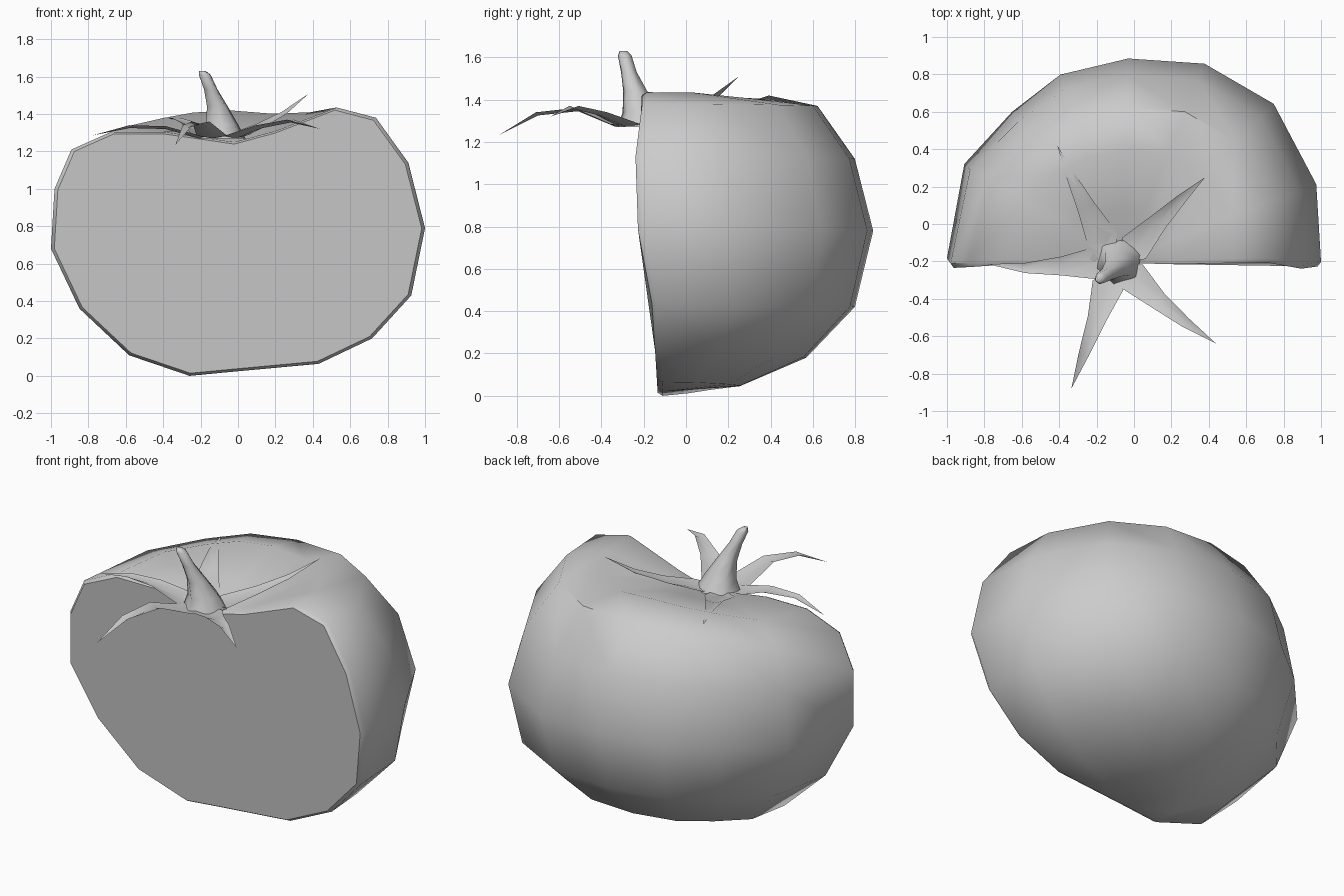
import bpy, bmesh, math
from mathutils import Vector

if "Cube" in bpy.data.objects:
    bpy.data.objects.remove(bpy.data.objects["Cube"])


def make_object(name, bm, sharp=45):
    bmesh.ops.recalc_face_normals(bm, faces=bm.faces[:])
    me = bpy.data.meshes.new(name)
    bm.to_mesh(me)
    bm.free()
    ob = bpy.data.objects.new(name, me)
    bpy.context.collection.objects.link(ob)
    bpy.ops.object.select_all(action='DESELECT')
    ob.select_set(True)
    bpy.context.view_layer.objects.active = ob
    bpy.ops.object.shade_smooth_by_angle(angle=math.radians(sharp))
    return ob


def bridge(bm, a, b, closed=False):
    n = len(a)
    for i in range(n if closed else n - 1):
        j = (i + 1) % n
        bm.faces.new((a[i], a[j], b[j], b[i]))


# Halved tomato: outline radius by angle, and (relative radius, z) profiles
AX, AY = -0.05, -0.2
OUTLINE = [(0, 1.05), (22, 1.105), (46.6, 1.16), (68, 1.14), (89, 1.085),
           (109, 1.056), (127, 1.0), (149, 1.0), (180, 0.95)]
RIGHT = [(.24, 1.31), (.55, 1.435), (.75, 1.38), (.915, 1.14), (1, .79),
         (.93, .43), (.73, .2), (.46, .065)]
BACK = [(.24, 1.315), (.54, 1.42), (.755, 1.37), (.92, 1.12), (1, .78),
        (.92, .42), (.69, .18), (.37, .045)]
LEFT = [(.37, 1.305), (.66, 1.305), (.885, 1.21), (.98, 1.0), (1, .68),
        (.84, .36), (.56, .11), (.22, .0)]
CUT = [(0, .09), (.42, .065), (.8, -.005), (1.15, -.015), (1.35, .015), (2, .015)]


def cut_shift(z):
    # the cut plane leans back toward the bottom
    for (z0, s0), (z1, s1) in zip(CUT, CUT[1:]):
        if z <= z1:
            return s0 + (s1 - s0) * (z - z0) / (z1 - z0)


def body_point(level, deg, radius):
    a = math.radians(deg)
    side = RIGHT if deg < 90 else LEFT
    w = math.sin(a) ** 2
    t, z = (BACK[level][k] * w + side[level][k] * (1 - w) for k in (0, 1))
    if level == 1:
        z -= .03 * math.exp(-((deg - 58) / 16) ** 2)
    y = t * radius * math.sin(a)
    keep = 1 - min(1, max(0, y))
    return Vector((AX + t * radius * math.cos(a), AY + y + cut_shift(z) * keep, z))


bm = bmesh.new()
top = bm.verts.new((AX + .03, AY + .015, 1.25))
bottom = bm.verts.new((AX, AY + .09, .02))
rings = [[bm.verts.new(body_point(l, d, r)) for d, r in OUTLINE] for l in range(8)]
for a, b in zip(rings, rings[1:]):
    bridge(bm, a, b)
for i in range(len(OUTLINE) - 1):
    bm.faces.new((top, rings[0][i + 1], rings[0][i]))
    bm.faces.new((bottom, rings[-1][i], rings[-1][i + 1]))
# cut face with its narrow chamfer
loop = [top] + [r[0] for r in rings] + [bottom] + [r[-1] for r in reversed(rings)]
inner = [bm.verts.new((v.co.x * .982, v.co.y - .024, .72 + (v.co.z - .72) * .98))
         for v in loop]
bridge(bm, loop, inner, True)
bm.faces.new(inner)
make_object("tomato_half", bm)

# Stem: tapering bent six-sided tube
bm = bmesh.new()
rings = []
for x, y, z, r in [(-.08, -.2, 1.27, .125), (-.085, -.21, 1.34, .092),
                   (-.11, -.24, 1.44, .058), (-.145, -.27, 1.53, .038),
                   (-.178, -.29, 1.61, .033), (-.19, -.295, 1.63, .018)]:
    rings.append([bm.verts.new((x + r * math.cos(k * math.pi / 3 + .3),
                                y + r * math.sin(k * math.pi / 3 + .3), z))
                  for k in range(6)])
for a, b in zip(rings, rings[1:]):
    bridge(bm, a, b, True)
bm.faces.new(rings[0])
bm.faces.new(rings[-1])
make_object("stem", bm, 80)


# Leaves: tapering folded strips radiating from the stem base
def leaf(name, base, mid, far, tip):
    bm = bmesh.new()
    pts = [Vector(p) for p in (base, mid, far, tip)]
    hub = bm.verts.new((-.09, -.2, 1.275))
    rows = []
    for i, width in enumerate((.17, .10, .055)):
        d = pts[i + 1] - pts[max(i - 1, 0)]
        side = Vector((-d.y, d.x, 0)).normalized() * width / 2
        rib = Vector((0, 0, -.015))
        rows.append([bm.verts.new(p) for p in
                     (pts[i] - side, pts[i] + rib, pts[i] + side)])
    for a, b in zip(rows, rows[1:]):
        bridge(bm, a, b)
    end = bm.verts.new(pts[3])
    for k in range(2):
        bm.faces.new((hub, rows[0][k + 1], rows[0][k]))
        bm.faces.new((end, rows[-1][k], rows[-1][k + 1]))
    make_object(name, bm, 60)


leaf("leaf_back_right", (.0, -.13, 1.29), (.13, .01, 1.345), (.25, .13, 1.41), (.38, .25, 1.51))
leaf("leaf_front_right", (-.01, -.28, 1.285), (.13, -.41, 1.34), (.28, -.53, 1.37), (.44, -.64, 1.32))
leaf("leaf_front", (-.14, -.33, 1.285), (-.2, -.51, 1.36), (-.27, -.7, 1.34), (-.335, -.88, 1.235))
leaf("leaf_left", (-.21, -.21, 1.285), (-.39, -.225, 1.335), (-.58, -.235, 1.34), (-.78, -.215, 1.285))
leaf("leaf_back_left", (-.17, -.08, 1.29), (-.255, .09, 1.35), (-.33, .24, 1.38), (-.41, .42, 1.37))
